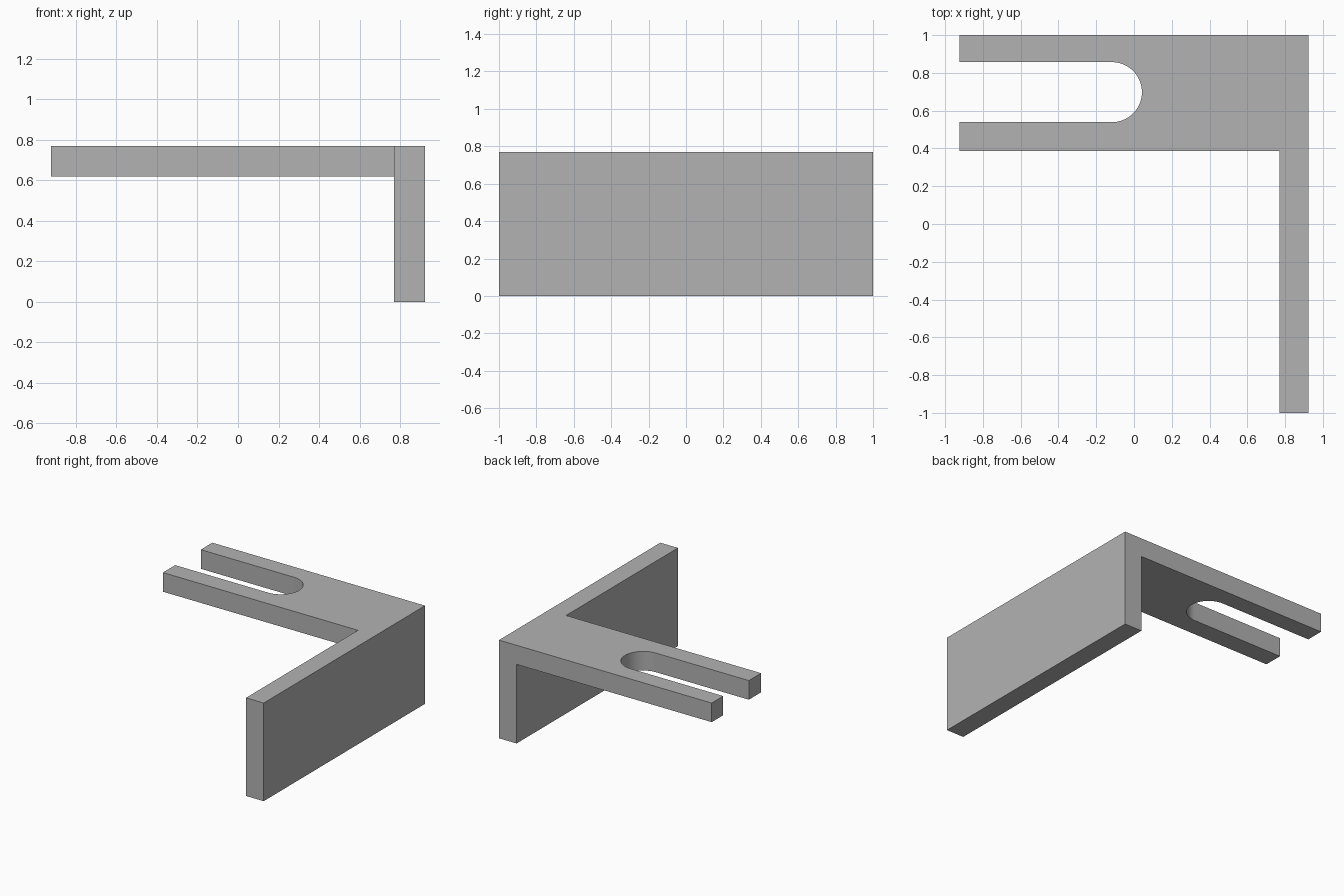
import bpy
import bmesh
import math

cube = bpy.data.objects.get("Cube")
if cube:
    bpy.data.objects.remove(cube, do_unlink=True)

HALF_X, INNER_X = 0.923, 0.77
BACK, FRONT, PLATE_FRONT = 1.0, -1.0, 0.387
TOP, UNDERSIDE = 0.77, 0.62
SLOT_X, SLOT_Y, SLOT_R = -0.117, 0.698, 0.159
STEPS = 32

grey = bpy.data.materials.new("plain grey")
grey.use_nodes = True
colour = (0.45, 0.45, 0.45, 1)
grey.diffuse_color = colour
grey.node_tree.nodes["Principled BSDF"].inputs["Base Color"].default_value = colour

bm = bmesh.new()


def points(coords):
    return [bm.verts.new((x, y, UNDERSIDE)) for x, y in coords]


# Forked plate outline, with a round-ended slot open to the right
arc = [(SLOT_X + SLOT_R * math.sin(math.pi * i / STEPS),
        SLOT_Y + SLOT_R * math.cos(math.pi * i / STEPS)) for i in range(STEPS + 1)]
shared_back, shared_front = points([(INNER_X, BACK), (INNER_X, PLATE_FRONT)])
fork = points([(-HALF_X, BACK), (-HALF_X, SLOT_Y + SLOT_R)] + arc
              + [(-HALF_X, SLOT_Y - SLOT_R), (-HALF_X, PLATE_FRONT)])
plate = bm.faces.new([shared_back] + fork + [shared_front])

# Wall outline, joined to the plate along one edge
edge = points([(INNER_X, FRONT), (HALF_X, FRONT), (HALF_X, BACK)])
wall = bm.faces.new([shared_front] + edge + [shared_back])


def extrude(faces, height, keep):
    result = bmesh.ops.extrude_face_region(bm, geom=faces, use_keep_orig=keep)
    moved = [g for g in result["geom"] if isinstance(g, bmesh.types.BMVert)]
    bmesh.ops.translate(bm, verts=moved, vec=(0, 0, height))


# Thickness of the plate, then the wall down to the ground
extrude([plate, wall], TOP - UNDERSIDE, True)
extrude([wall], -UNDERSIDE, False)
if wall.is_valid:
    bmesh.ops.delete(bm, geom=[wall], context="FACES_ONLY")

# Merge coplanar faces into clean flat sides
bmesh.ops.recalc_face_normals(bm, faces=bm.faces[:])
bmesh.ops.dissolve_limit(bm, angle_limit=math.radians(0.5),
                         verts=bm.verts[:], edges=bm.edges[:])
bmesh.ops.recalc_face_normals(bm, faces=bm.faces[:])

mesh = bpy.data.meshes.new("slotted_bracket")
bm.to_mesh(mesh)
bm.free()
mesh.materials.append(grey)
bracket = bpy.data.objects.new("slotted_bracket", mesh)
bpy.context.collection.objects.link(bracket)

bpy.ops.object.select_all(action="DESELECT")
bracket.select_set(True)
bpy.context.view_layer.objects.active = bracket
bpy.ops.object.shade_smooth_by_angle(angle=math.radians(30))
